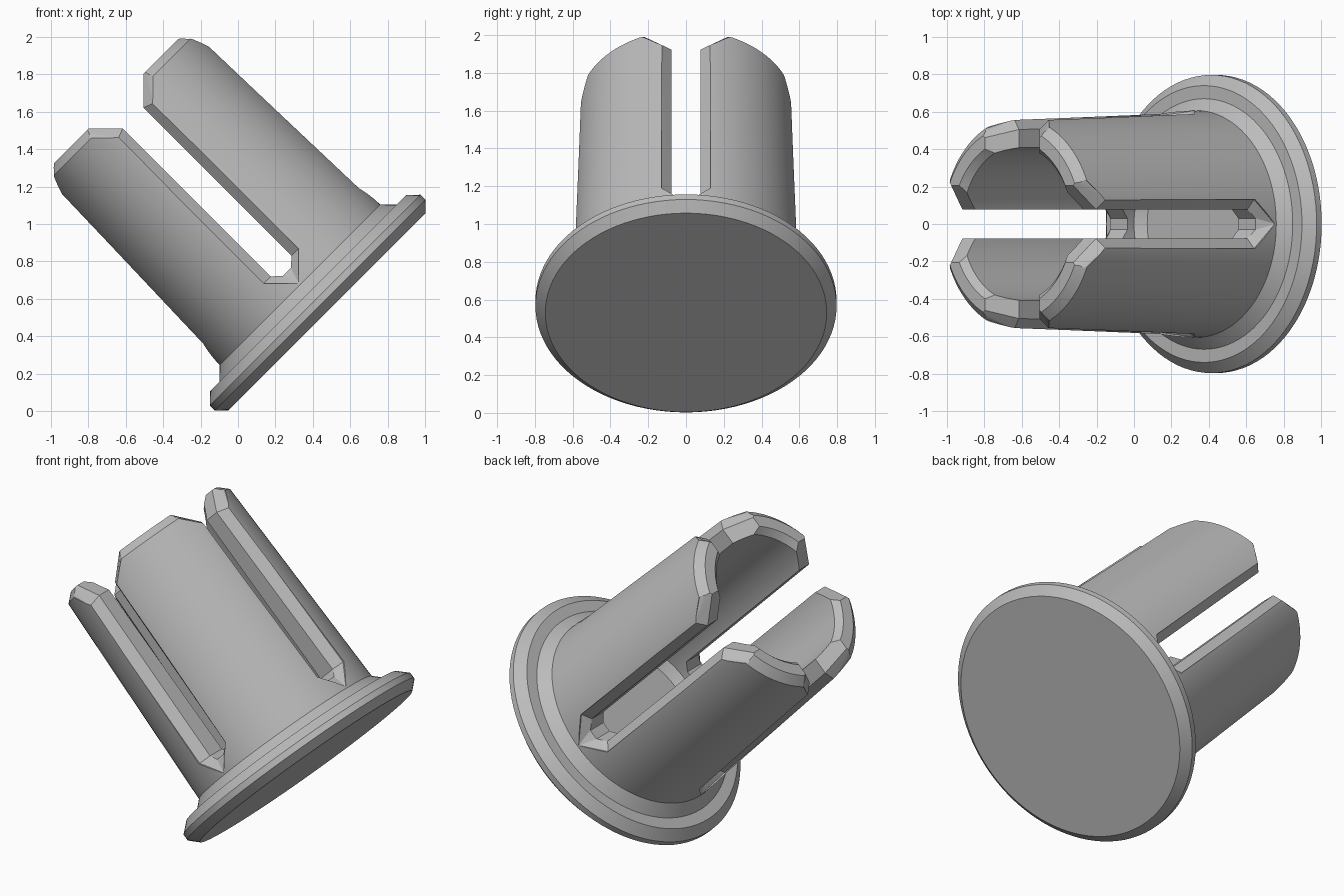
import bpy, bmesh, math
from mathutils import Matrix, Vector

old = bpy.data.objects.get("Cube")
if old:
    bpy.data.objects.remove(old, do_unlink=True)

grey = bpy.data.materials.new("plain_grey")
grey.use_nodes = True
grey.diffuse_color = (0.5, 0.5, 0.5, 1)
grey.node_tree.nodes["Principled BSDF"].inputs["Base Color"].default_value = (0.5, 0.5, 0.5, 1)


def make_object(name, bm):
    bmesh.ops.recalc_face_normals(bm, faces=bm.faces)
    mesh = bpy.data.meshes.new(name)
    bm.to_mesh(mesh)
    bm.free()
    mesh.materials.append(grey)
    ob = bpy.data.objects.new(name, mesh)
    bpy.context.collection.objects.link(ob)
    return ob


def lathe(name, profile, steps=96):
    """Revolve (radius, height) points around z, closing both ends with discs."""
    bm = bmesh.new()
    rings = []
    for r, z in profile:
        rings.append([bm.verts.new((r * math.cos(t), r * math.sin(t), z))
                      for t in (math.tau * i / steps for i in range(steps))])
    for low, high in zip(rings, rings[1:]):
        for i in range(steps):
            j = (i + 1) % steps
            bm.faces.new((low[i], low[j], high[j], high[i]))
    bm.faces.new(rings[0])
    bm.faces.new(rings[-1])
    return make_object(name, bm)


def slot_cutter(name, stations, angle):
    """Loft mirrored half profiles of (depth, width, height) into a slot shape."""
    bm = bmesh.new()
    rings = []
    for half in stations:
        pts = half + [(d, -w, h) for d, w, h in reversed(half)]
        rings.append([bm.verts.new(p) for p in pts])
    for a, b in zip(rings, rings[1:]):
        for i in range(len(a)):
            j = (i + 1) % len(a)
            bm.faces.new((a[i], a[j], b[j], b[i]))
    bm.faces.new(rings[0])
    bm.faces.new(rings[-1])
    bmesh.ops.triangulate(bm, faces=bm.faces)
    bmesh.ops.rotate(bm, verts=bm.verts, matrix=Matrix.Rotation(angle, 3, 'Z'))
    ob = make_object(name, bm)
    ob.hide_render = True
    return ob


# Flanged hollow plug: flange, outer wall, rim, inner wall, floor
plug = lathe("flanged_plug", [
    (0.745, 0.045), (0.797, 0.095), (0.797, 0.133), (0.74, 0.187),
    (0.67, 0.187), (0.607, 0.248), (0.568, 1.592), (0.52, 1.638),
    (0.45, 1.638), (0.415, 1.60), (0.42, 0.297), (0.37, 0.247)])

# Four slots with chamfered outer edges and flared mouths
inner = [(0.03, 0.347), (0.078, 0.39), (0.078, 1.51), (0.30, 1.732)]
outer = [(0.002, 0.26), (0.131, 0.39), (0.131, 1.49), (0.37, 1.729)]
inner_depth = (0.55, 0.53, 0.505, 0.43)
outer_depth = (0.605, 0.58, 0.56, 0.45)
stations = [
    [(0.2, w, h) for w, h in inner],
    [(d, w, h) for d, (w, h) in zip(inner_depth, inner)],
    [(d, w, h) for d, (w, h) in zip(outer_depth, outer)],
    [(0.8, w, h) for w, h in outer]]
cutters = [slot_cutter(f"slot_cutter_{k + 1}", stations, k * math.pi / 2) for k in range(4)]

bpy.context.view_layer.objects.active = plug
plug.select_set(True)
for cutter in cutters:
    mod = plug.modifiers.new("slot", 'BOOLEAN')
    mod.operation = 'DIFFERENCE'
    mod.solver = 'EXACT'
    mod.object = cutter
    bpy.ops.object.modifier_apply(modifier=mod.name)
for cutter in cutters:
    bpy.data.objects.remove(cutter, do_unlink=True)

# Lean the plug so its flange rests on its edge
plug.data.transform(Matrix.Translation(Vector((0.507, 0, 0.499)))
                    @ Matrix.Rotation(-math.pi / 4, 4, 'Y'))
bpy.ops.object.select_all(action='DESELECT')
plug.select_set(True)
bpy.ops.object.shade_smooth_by_angle(angle=math.radians(25))
